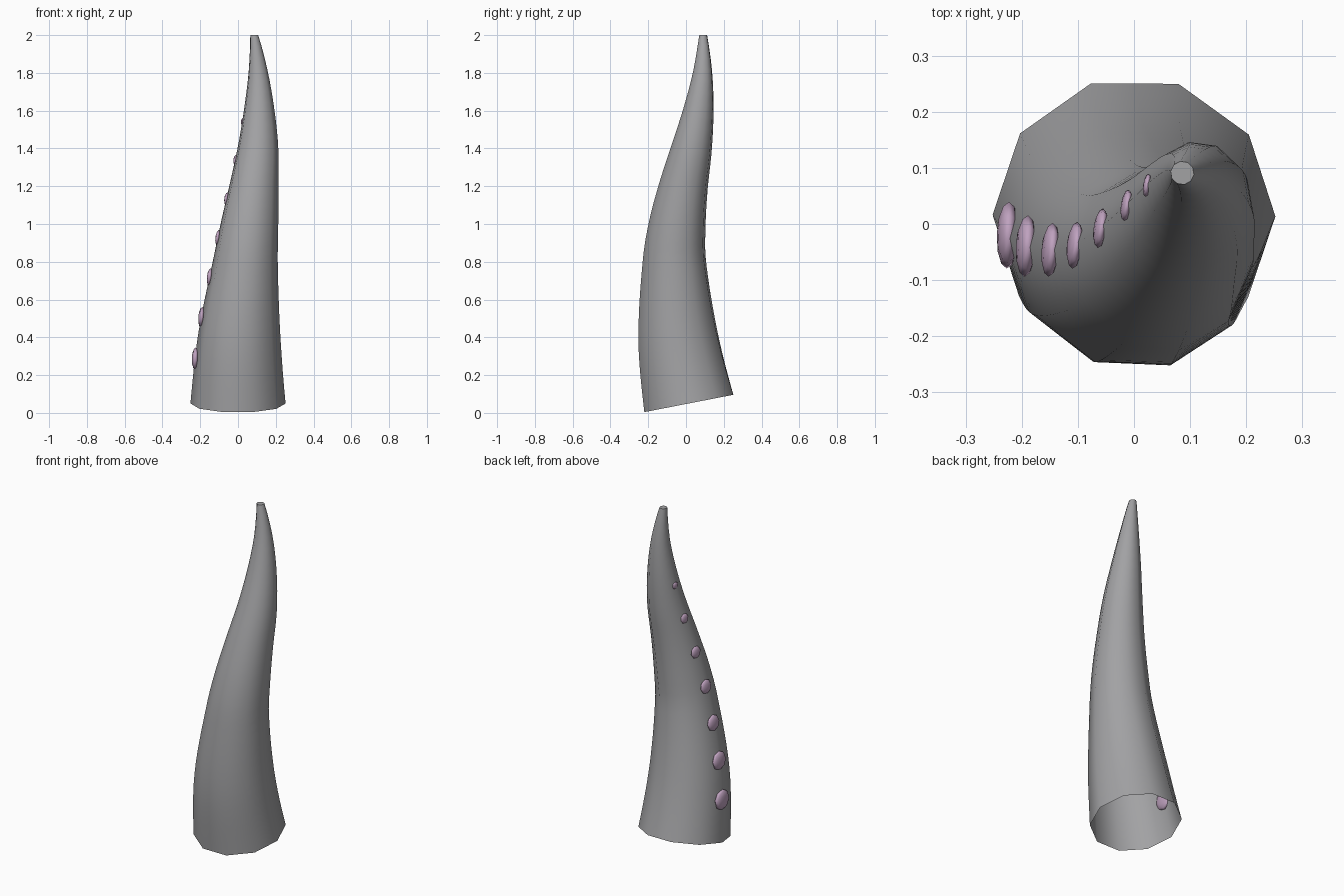
import bpy, bmesh, math
from mathutils import Vector, Matrix

if "Cube" in bpy.data.objects:
    bpy.data.objects.remove(bpy.data.objects["Cube"])

SIDES, RINGS = 10, 32

# Key stations up the tentacle: (z, centre x, centre y, radius)
KEYS = [(0.05, 0.0, 0.015, 0.252), (0.4, 0.007, -0.042, 0.219),
        (0.8, 0.040, -0.062, 0.172), (1.0, 0.062, -0.046, 0.153),
        (1.2, 0.085, -0.013, 0.131), (1.4, 0.106, 0.030, 0.109),
        (1.6, 0.112, 0.066, 0.082), (1.8, 0.107, 0.088, 0.052),
        (2.0, 0.086, 0.091, 0.021)]


def material(name, rgb):
    m = bpy.data.materials.new(name)
    m.diffuse_color = (*rgb, 1)
    m.use_nodes = True
    m.node_tree.nodes["Principled BSDF"].inputs["Base Color"].default_value = m.diffuse_color
    return m


def station(z):
    """Smoothly interpolated (x, y, radius) at height z."""
    n = len(KEYS)
    i = max(k for k in range(n - 1) if KEYS[k][0] <= z + 1e-6)
    z0, z1 = KEYS[i][0], KEYS[i + 1][0]
    h = z1 - z0
    t = (z - z0) / h

    def slope(k, c):
        if k == 0:
            return (0, -0.195, -0.1)[c - 1]
        if k == n - 1:
            return (-0.14, -0.01, -0.17)[c - 1]
        a, b = KEYS[k - 1], KEYS[k + 1]
        return (b[c] - a[c]) / (b[0] - a[0])
    return [(2*t**3 - 3*t**2 + 1) * KEYS[i][c] + (t**3 - 2*t**2 + t) * h * slope(i, c)
            + (3*t**2 - 2*t**3) * KEYS[i + 1][c] + (t**3 - t**2) * h * slope(i + 1, c)
            for c in (1, 2, 3)]


def frame(z):
    """Centre, two ring axes, tangent and radius at height z."""
    lo, hi = max(0.05, z - 0.01), min(2.0, z + 0.01)
    a, b = station(lo), station(hi)
    x, y, r = station(z)
    tan = Vector((b[0] - a[0], b[1] - a[1], hi - lo)).normalized()
    if z > 1.95:                                  # level the tip
        tan = tan.lerp(Vector((0, 0, 1)), (z - 1.95) / 0.05).normalized()
    u = Vector((1, 0, 0))
    u = (u - tan * u.dot(tan)).normalized()
    return Vector((x, y, z)), u, tan.cross(u), tan, r


def twist(z):
    return -math.radians(8) * min(1, z / 1.2)


def finish(bm, name, mat):
    me = bpy.data.meshes.new(name)
    bm.to_mesh(me)
    bm.free()
    me.materials.append(mat)
    for p in me.polygons:
        p.use_smooth = True
    ob = bpy.data.objects.new(name, me)
    bpy.context.collection.objects.link(ob)
    return ob


skin = material("grey skin", (0.36, 0.36, 0.37))
pink = material("pale pink sucker", (0.52, 0.36, 0.52))

# Tentacle body: ten-sided tube, open at the base, flat cap at the tip
bm = bmesh.new()
rings = []
for k in range(RINGS + 1):
    z = 0.05 + 1.95 * k / RINGS
    c, u, v, tan, r = frame(z)
    ring = []
    for s in range(SIDES):
        a = math.tau * s / SIDES + twist(z)
        ring.append(bm.verts.new(c + r * (math.cos(a) * u + math.sin(a) * v)))
    rings.append(ring)
for lo, hi in zip(rings, rings[1:]):
    for s in range(SIDES):
        n = (s + 1) % SIDES
        bm.faces.new((lo[s], lo[n], hi[n], hi[s]))
tip = bm.faces.new(rings[-1])
for e in tip.edges:
    e.smooth = False
finish(bm, "tentacle", skin)

# Suckers: flattened domes in a row up the left side
for i, rad in enumerate((0.06, 0.055, 0.048, 0.042, 0.036, 0.029, 0.021)):
    z = 0.28 + 0.21 * i
    c, u, v, tan, r = frame(z)
    a = math.pi + twist(z)
    out = math.cos(a) * u + math.sin(a) * v
    side = tan.cross(out)
    rot = Matrix((side, tan, out)).transposed().to_4x4()
    bm = bmesh.new()
    bmesh.ops.create_uvsphere(bm, u_segments=8, v_segments=6, radius=rad)
    bmesh.ops.transform(bm, verts=bm.verts,
                        matrix=Matrix.Translation(c + out * r * 0.985) @ rot
                        @ Matrix.Diagonal((1, 1, 0.33, 1)))
    finish(bm, f"sucker_{i + 1}", pink)
